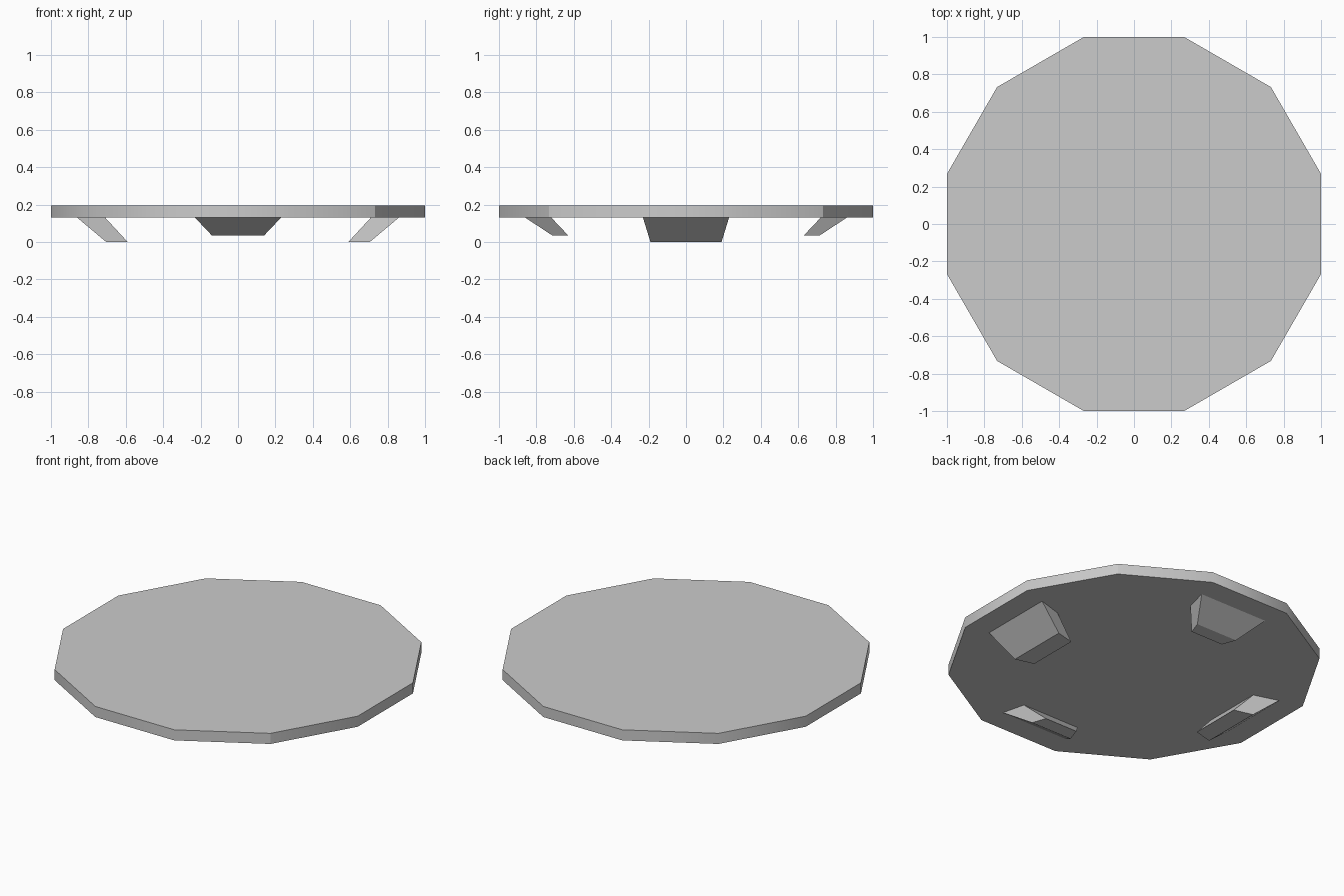
import bpy, bmesh, math
from mathutils import Matrix, Vector

cube = bpy.data.objects.get("Cube")
if cube:
    bpy.data.objects.remove(cube, do_unlink=True)

grey = bpy.data.materials.new("light_grey")
grey.use_nodes = True
colour = (0.6, 0.6, 0.6, 1)
grey.diffuse_color = colour
grey.node_tree.nodes["Principled BSDF"].inputs["Base Color"].default_value = colour

PLATE_BOTTOM, PLATE_TOP = 0.13, 0.195


def finish(name, bm):
    bmesh.ops.recalc_face_normals(bm, faces=bm.faces)
    mesh = bpy.data.meshes.new(name)
    bm.to_mesh(mesh)
    bm.free()
    mesh.materials.append(grey)
    obj = bpy.data.objects.new(name, mesh)
    bpy.context.collection.objects.link(obj)
    return obj


# Twelve-sided plate, with a flat side on each axis
bm = bmesh.new()
radius = 1 / math.cos(math.pi / 12)
place = (Matrix.Translation((0, 0, (PLATE_BOTTOM + PLATE_TOP) / 2))
         @ Matrix.Rotation(math.pi / 12, 4, "Z"))
bmesh.ops.create_cone(bm, cap_ends=True, segments=12, radius1=radius,
                      radius2=radius, depth=PLATE_TOP - PLATE_BOTTOM, matrix=place)
# Softly shaded rim, creased at the caps and at two corners
for face in bm.faces:
    face.smooth = len(face.verts) == 4
for edge in bm.edges:
    mid = (edge.verts[0].co + edge.verts[1].co) / 2
    upright = abs(edge.verts[0].co.z - edge.verts[1].co.z) > 0.01
    corner = mid.x > 0.5 and abs(abs(mid.y) - mid.x) < 0.01
    edge.smooth = upright and not corner
finish("round_plate", bm)


# Tapered foot leaning inwards; rings are (distance out, half width)
def foot(name, angle, z_low, top, bottom):
    bm = bmesh.new()
    turn = Matrix.Rotation(angle, 3, "Z")
    rings = []
    for z, ((outer, outer_w), (inner, inner_w)) in ((PLATE_BOTTOM, top), (z_low, bottom)):
        corners = ((outer, -outer_w), (outer, outer_w), (inner, inner_w), (inner, -inner_w))
        rings.append([bm.verts.new(turn @ Vector((x, y, z))) for x, y in corners])
    for ring in rings:
        bm.faces.new(ring)
    for i in range(4):
        j = (i + 1) % 4
        bm.faces.new((rings[0][i], rings[0][j], rings[1][j], rings[1][i]))
    finish(name, bm)


# Longer feet left and right, shorter feet front and back
for name, angle in (("left_foot", 0), ("right_foot", math.pi)):
    foot(name, angle, 0, ((0.86, 0.23), (0.71, 0.185)), ((0.705, 0.19), (0.59, 0.16)))
for name, angle in (("back_foot", math.pi / 2), ("front_foot", -math.pi / 2)):
    foot(name, angle, 0.035, ((0.86, 0.23), (0.72, 0.195)), ((0.715, 0.14), (0.63, 0.11)))
